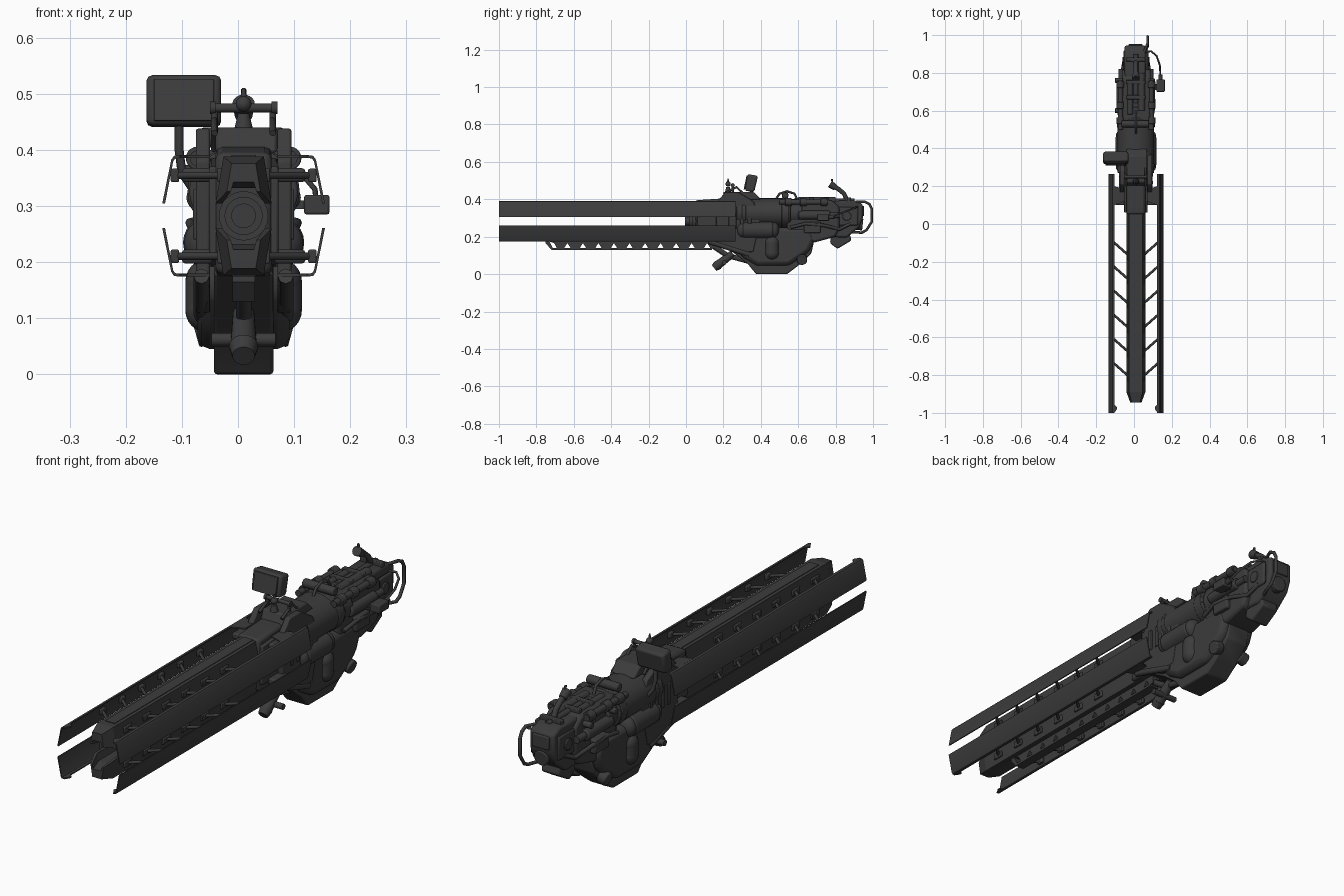
import bpy, bmesh, math
from mathutils import Vector

CX = 0.01  # centre line of the weapon body
mat = bpy.data.materials.new("gunmetal")
mat.diffuse_color = (0.045, 0.045, 0.045, 1)


def finish(name, bm, bevel=0.0):
    bmesh.ops.recalc_face_normals(bm, faces=bm.faces)
    me = bpy.data.meshes.new(name)
    bm.to_mesh(me)
    bm.free()
    me.materials.append(mat)
    ob = bpy.data.objects.new(name, me)
    bpy.context.collection.objects.link(ob)
    if bevel:
        m = ob.modifiers.new("bevel", 'BEVEL')
        m.width, m.segments, m.limit_method = bevel, 2, 'ANGLE'
    return ob


def sweep(name, a, b, bevel=0.0):
    """Solid between two matching 3D outlines."""
    bm = bmesh.new()
    va, vb = [bm.verts.new(p) for p in a], [bm.verts.new(p) for p in b]
    n = len(a)
    bm.faces.new(va)
    bm.faces.new(vb[::-1])
    for i in range(n):
        j = (i + 1) % n
        bm.faces.new((va[i], vb[i], vb[j], va[j]))
    return finish(name, bm, bevel)


def side(name, yz, x0, x1, bevel=0.0):
    return sweep(name, [(x0, y, z) for y, z in yz], [(x1, y, z) for y, z in yz], bevel)


def along(name, xz, y0, y1, bevel=0.0):
    return sweep(name, [(x, y0, z) for x, z in xz], [(x, y1, z) for x, z in xz], bevel)


def box(name, x0, x1, y0, y1, z0, z1, bevel=0.0):
    return side(name, [(y0, z0), (y1, z0), (y1, z1), (y0, z1)], x0, x1, bevel)


def cyl(name, p, q, r, r2=None, n=20, bevel=0.0):
    p, q = Vector(p), Vector(q)
    rot = (q - p).to_track_quat('Z', 'Y')
    ring = [Vector((math.cos(2 * math.pi * i / n), math.sin(2 * math.pi * i / n), 0)) for i in range(n)]
    return sweep(name, [p + rot @ (v * r) for v in ring],
                 [q + rot @ (v * (r if r2 is None else r2)) for v in ring], bevel)


def tube(name, pts, r):
    cu = bpy.data.curves.new(name, 'CURVE')
    cu.dimensions, cu.bevel_depth, cu.bevel_resolution, cu.use_fill_caps = '3D', r, 2, True
    sp = cu.splines.new('POLY')
    sp.points.add(len(pts) - 1)
    for s, p in zip(sp.points, pts):
        s.co = (*p, 1)
    cu.materials.append(mat)
    ob = bpy.data.objects.new(name, cu)
    bpy.context.collection.objects.link(ob)


def ball(name, c, s):
    bm = bmesh.new()
    bmesh.ops.create_uvsphere(bm, u_segments=20, v_segments=12, radius=1)
    for v in bm.verts:
        v.co = Vector((c[i] + v.co[i] * s[i] for i in range(3)))
    finish(name, bm)


MID = 0.2825  # height of the bore; rails mirror above and below it
# --- accelerator rails, outer plates and struts, mirrored up/down and left/right
for u, un in ((1, "upper"), (-1, "lower")):
    Z = lambda d: MID + u * d
    prof = [(-.05, .022), (-.036, .106), (.036, .106), (.05, .022), (.038, .022), (.03, .05), (-.03, .05), (-.038, .022)]
    along(un + "_rail", [(CX + x, Z(d)) for x, d in prof], -.89, .12)
    sweep(un + "_rail_tip", [(CX + x * .6, -.945, Z(.03 + d * .6)) for x, d in prof],
          [(CX + x, -.89, Z(d)) for x, d in prof])
    box(un + "_rail_cap", CX - .022, CX + .022, -.86, .1, Z(.104), Z(.1085))
    for s, sn in ((1, "right"), (-1, "left")):
        X = lambda d: CX + s * d
        plate = [(.145, .022), (.129, .1), (.124, .107), (.113, .1085),
                 (.113, .1035), (.122, .102), (.1255, .097), (.140, .022)]
        along(f"{sn}_{un}_plate", [(X(x), Z(d)) for x, d in plate], -1, .265)
        # inward hook at the tip and mounting bracket at the rear
        for y0, y1, tag, xin in ((-1, -.955, "tip_hook", .1), (.1, .2, "mount", .06)):
            foot = [(.115, y0), (.115, y1), (xin, y1 - .015), (xin, y0 + .02)]
            sweep(f"{sn}_{un}_{tag}", [(X(x), y, Z(.103)) for x, y in foot],
                  [(X(x), y, Z(.1085)) for x, y in foot])
        box(f"{sn}_{un}_mount_block", X(.055), X(.11), .1, .18, Z(.06), Z(.085), .006)
        for i in range(6):
            y = -.09 - .128 * i
            tube(f"{sn}_{un}_strut", [(X(.04), y - .075, Z(.072)), (X(.125), y, Z(.072))], .0065)
            box(f"{sn}_{un}_strut_pad", X(.115), X(.13), y - .015, y + .015, Z(.06), Z(.084), .003)
            box(f"{sn}_{un}_rail_lug", X(.036), X(.047), y - .1, y - .05, Z(.06), Z(.085), .003)

# --- truss with small triangular windows under the lower rail
box("truss_bar", CX - .02, CX + .02, -.72, .14, .13, .14)
side("truss_front", [(-.75, .176), (-.75, .165), (-.72, .13), (-.71, .135), (-.73, .176)], CX - .02, CX + .02)
for i in range(10):
    y = -.676 + .083 * i
    side("truss_web", [(y, .176), (y + .083, .176), (y + .083, .138), (y + .06, .138), (y + .042, .166), (y + .024, .138), (y, .138)],
         CX - .018, CX + .018)
side("truss_first_web", [(-.735, .176), (-.676, .176), (-.676, .138), (-.69, .138), (-.705, .166)], CX - .018, CX + .018)

# --- front receiver, muzzle ring and bore
side("front_receiver", [(.05, .18), (.3, .165), (.3, .40), (.2, .405), (.05, .395)], CX - .05, CX + .05, .012)
for r, y in ((.044, .035), (.034, .015), (.022, -.005)):
    cyl("bore_ring", (CX, .06, MID), (CX, y, MID), r, n=24)
for s, sn in ((1, "right"), (-1, "left")):
    X = lambda d: CX + s * d
    # frame plates standing either side
    side(sn + "_frame", [(.16, .16), (.16, .38), (.21, .438), (.28, .438), (.36, .39), (.4, .3), (.36, .12), (.28, .11)], X(.06), X(.085), .004)
    side(sn + "_receiver_cheek", [(.06, .21), (.28, .19), (.28, .385), (.06, .37)], X(.045), X(.062), .004)
    for i in range(4):
        box(sn + "_receiver_rib", X(.06), X(.09), .21 + i * .04, .23 + i * .04, .24, .33, .003)
    # handle posts
    tube(sn + "_handle_post", [(X(.052), .34, .40), (X(.052), .27, .465), (X(.052), .2, .43)], .006)
    # lower frame tubes
    tube(sn + "_lower_tube", [(X(.075), .12, .175), (X(.075), .2, .15), (X(.075), .34, .105)], .014)
    # flank tanks and upright capsules
    cyl(sn + "_flank_tank", (X(.062), .3, .235), (X(.062), .47, .235), .046, n=24, bevel=.012)
    ball(sn + "_tank_nose", (X(.062), .3, .235), (.044, .03, .044))
    ball(sn + "_tank_tail", (X(.062), .47, .235), (.044, .03, .044))
    cyl(sn + "_capsule", (X(.066), .46, .115), (X(.066), .46, .165), .038, n=20)
    for z in (.115, .165):
        ball(sn + "_capsule_end", (X(.066), .46, z), (.038, .04, .04))
    # rear pipes and couplers
    cyl(sn + "_rear_pipe", (X(.082), .5, .385), (X(.082), .76, .385), .014)
    for y in (.53, .61, .72):
        cyl(sn + "_pipe_collar", (X(.082), y, .385), (X(.082), y + .035, .385), .021, bevel=.003)
    cyl(sn + "_side_canister", (X(.078), .6, .315), (X(.078), .77, .315), .024, bevel=.005)
    cyl(sn + "_canister_cap", (X(.078), .77, .315), (X(.078), .82, .315), .015)
    tube(sn + "_hose", [(X(.085), .56, .25), (X(.095), .64, .27), (X(.088), .74, .26), (X(.07), .82, .24), (X(.06), .88, .27)], .009)
    box(sn + "_side_module", X(.06), X(.097), .63, .72, .22, .28, .006)
    cyl(sn + "_lower_knob", (X(.05), .62, .085), (X(.086), .62, .075), .028, bevel=.004)
    box(sn + "_rear_cheek", X(.05), X(.066), .8, .92, .26, .36, .008)
    cyl(sn + "_rear_bolt", (X(.06), .86, .31), (X(.072), .86, .31), .024, bevel=.003)
cyl("handle_bar", (CX - .06, .25, .475), (CX + .06, .25, .475), .008)
for s in (-1, 1):
    cyl("handle_bar_end", (CX + s * .05, .25, .475), (CX + s * .06, .25, .475), .011)
    cyl("handle_riser", (CX + s * .052, .25, .44), (CX + s * .052, .25, .475), .006)
side("top_bridge", [(.2, .395), (.22, .44), (.36, .44), (.4, .4)], CX - .05, CX + .06, .006)

# --- front sight finial
cyl("sight_base", (CX, .225, .44), (CX, .225, .465), .016, .01)
ball("sight_bulb", (CX, .225, .482), (.014, .014, .014))
cyl("sight_tip", (CX, .225, .49), (CX, .225, .51), .006, .003)

# --- display screen on its post
side("display", [(.315, .445), (.365, .44), (.385, .525), (.33, .535)], -.163, -.03, .01)
side("display_rim", [(.308, .452), (.316, .452), (.332, .525), (.324, .527)], -.15, -.043, .002)
tube("display_post", [(-.105, .35, .47), (-.105, .35, .40), (-.1, .36, .36), (-.08, .37, .33)], .008)

# --- main body drum
N = 32
ring = [(math.cos(2 * math.pi * i / N), math.sin(2 * math.pi * i / N)) for i in range(N)]
for y0, y1, k in ((.27, .56, 1), (.3, .32, 1.03), (.51, .55, 1.03), (.56, .62, .93)):
    along("main_drum", [(CX + .097 * k * c, .326 + .08 * k * s) for c, s in ring], y0, y1, .004)

# --- lower casing and magazine
side("lower_casing", [(.27, .25), (.25, .15), (.31, .085), (.38, .045), (.55, .045), (.66, .12), (.69, .19), (.66, .25)], CX - .082, CX + .082, .022)
side("magazine", [(.14, .18), (.26, .11), (.33, .055), (.375, 0), (.54, 0), (.6, .045), (.67, .11), (.69, .2), (.6, .22), (.3, .22)], CX - .053, CX + .053, .006)

# --- T-shaped foregrip
cyl("foregrip_stem", (CX, .25, .11), (CX, .165, .045), .019, .024, bevel=.003)
cyl("foregrip_cap", (CX, .172, .05), (CX, .15, .033), .026, .02)
cyl("foregrip_crossbar", (CX - .057, .205, .062), (CX + .057, .205, .062), .012)
tube("foregrip_brace", [(CX, .13, .16), (CX, .22, .1), (CX, .33, .07)], .014)

# --- rear receiver, tail block and rear grip
side("rear_receiver", [(.54, .2), (.69, .17), (.8, .2), (.82, .25), (.82, .36), (.78, .395), (.54, .40)], CX - .072, CX + .078, .012)
side("tail_block", [(.75, .2), (.86, .195), (.925, .25), (.945, .3), (.945, .375), (.9, .395), (.75, .39)], CX - .06, CX + .052, .01)
side("rear_grip", [(.77, .165), (.81, .135), (.885, .18), (.87, .235), (.78, .235)], CX - .042, CX + .042, .008)
box("tail_panel", CX - .04, CX + .035, .93, .952, .31, .365, .004)
cyl("tail_cap", (CX, .9, .27), (CX, .945, .265), .032, bevel=.004)

# --- top details behind the drum
cyl("cross_cylinder", (CX - .075, .53, .422), (CX + .07, .53, .422), .018, bevel=.004)
tube("top_arch", [(CX, .48, .40), (CX, .5, .43), (CX, .54, .443), (CX, .58, .43), (CX, .6, .39)], .006)
for x, y0, y1, r in ((-.03, .58, .76, .016), (.03, .6, .8, .02), (0, .64, .9, .013)):
    cyl("top_pipe", (CX + x, y0, .392), (CX + x, y1, .392), r, bevel=.003)
for y in (.66, .74, .86):
    box("top_clamp", CX - .05, CX + .05, y, y + .022, .385, .41, .003)
for y in (.6, .76):
    cyl("left_knob", (CX - .07, y, .36), (CX - .11, y, .36), .013, bevel=.003)

# --- curved rear sight arm
tube("rear_sight_arm", [(CX, .86, .395), (CX, .845, .43), (CX, .815, .455), (CX, .785, .47)], .012)
cyl("rear_sight_cup", (CX, .8, .462), (CX, .77, .482), .016, .02)
tube("rear_sight_blade", [(CX, .785, .475), (CX, .78, .508)], .005)

# --- tail guard loop
tube("tail_loop", [(.05, .9, .385), (.072, .955, .387), (.072, .98, .375), (.072, .993, .35), (.072, .993, .28),
                   (.072, .965, .235), (.072, .94, .222), (.045, .88, .225)], .007)

# --- cable and plug hanging on the right
tube("side_cable", [(.06, .91, .36), (.09, .915, .36), (.12, .89, .35), (.137, .84, .33), (.14, .77, .305)], .005)
box("cable_plug", .118, .163, .7, .765, .285, .32, .004)
cyl("plug_neck", (.14, .76, .303), (.14, .79, .307), .011)
box("plug_mount", .07, .125, .71, .74, .295, .31)

# smooth round parts, keep hard edges
meshes = [o for o in bpy.context.scene.objects if o.type == 'MESH']
for o in meshes:
    o.select_set(True)
bpy.context.view_layer.objects.active = meshes[0]
bpy.ops.object.shade_smooth_by_angle(angle=math.radians(35))
